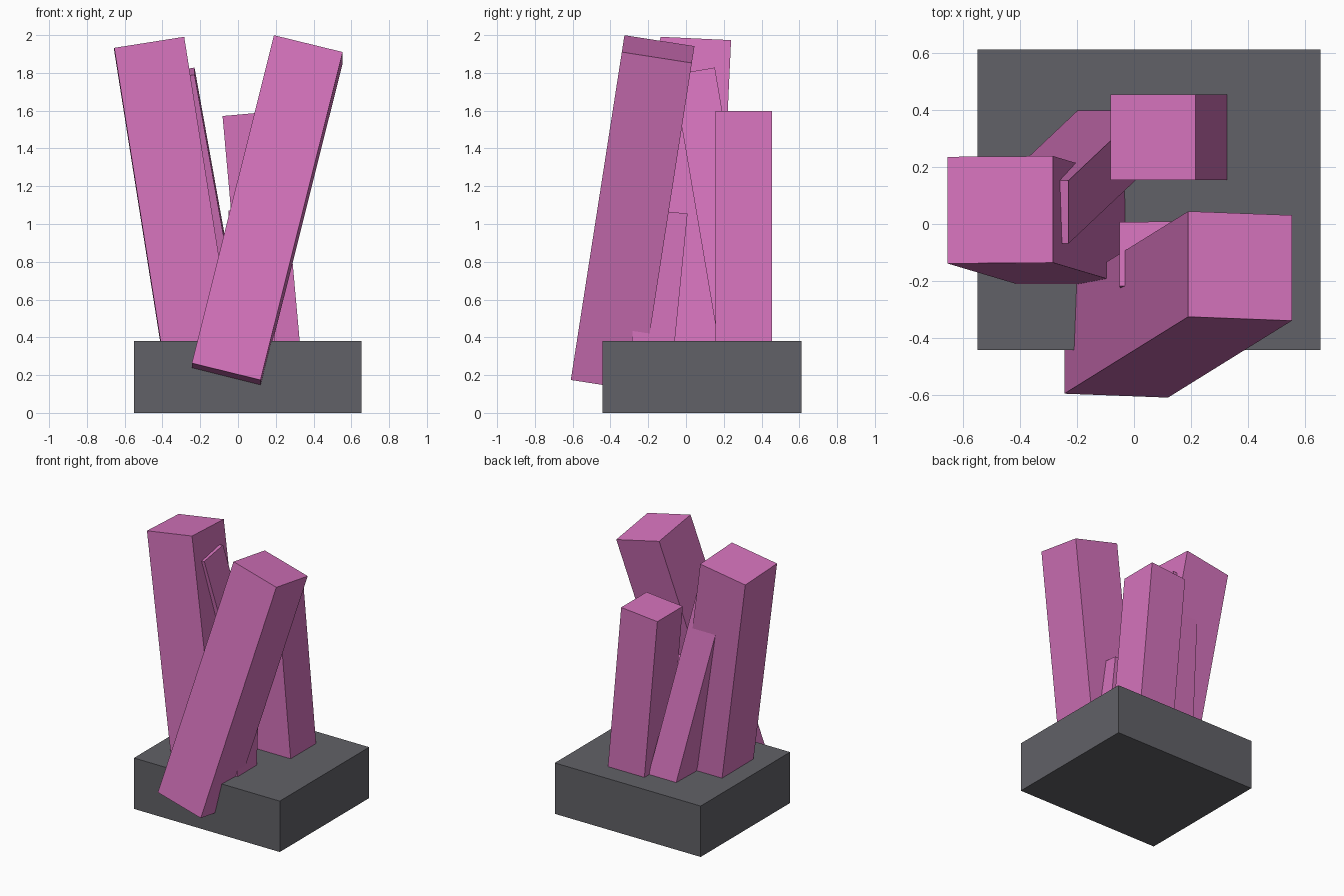
import bpy
from mathutils import Matrix, Vector

if "Cube" in bpy.data.objects:
    bpy.data.objects.remove(bpy.data.objects["Cube"])


def material(name, rgb):
    m = bpy.data.materials.new(name)
    m.diffuse_color = (*rgb, 1)
    m.use_nodes = True
    m.node_tree.nodes["Principled BSDF"].inputs["Base Color"].default_value = m.diffuse_color
    return m


pink = material("pink", (0.66, 0.17, 0.50))
grey = material("dark_grey", (0.12, 0.12, 0.135))


def block(name, matrix, mat):
    """Unit cube placed by a matrix."""
    bpy.ops.mesh.primitive_cube_add(size=1)
    ob = bpy.context.object
    ob.name = name
    ob.data.transform(matrix)
    ob.data.materials.append(mat)
    return ob


def pillar(name, top, lean, size, bottom_z=0.19):
    """Square pillar hanging from its top centre; lean is the x and y shift per unit of z."""
    axis = Vector((lean[0], lean[1], 1))
    top = Vector(top)
    bottom = top - axis * (top.z - bottom_z)
    z = axis.normalized()
    y = z.cross(Vector((1, 0, 0))).normalized()
    x = y.cross(z)
    rot = Matrix((x, y, z)).transposed().to_4x4()
    scale = Matrix.Diagonal((size, size, (top - bottom).length, 1))
    return block(name, Matrix.Translation((top + bottom) / 2) @ rot @ scale, pink)


# Base slab
block("base", Matrix.Translation((0.0525, 0.085, 0.19))
      @ Matrix.Diagonal((1.205, 1.055, 0.38, 1)), grey)

# Leaning pillars, sunk into the base
pillar("left_pillar", (-0.47, 0.05, 1.953), (-0.158, 0.047), 0.375)
pillar("back_pillar", (0.0675, 0.305, 1.585), (-0.09, 0.0), 0.30)
pillar("thin_pillar", (-0.341, 0.045, 1.79), (-0.18, -0.17), 0.225)
pillar("front_pillar", (0.3725, -0.1475, 1.926), (0.2507, 0.1556), 0.375)
pillar("short_pillar", (0.0625, -0.105, 1.063), (-0.03, 0.10), 0.227)
